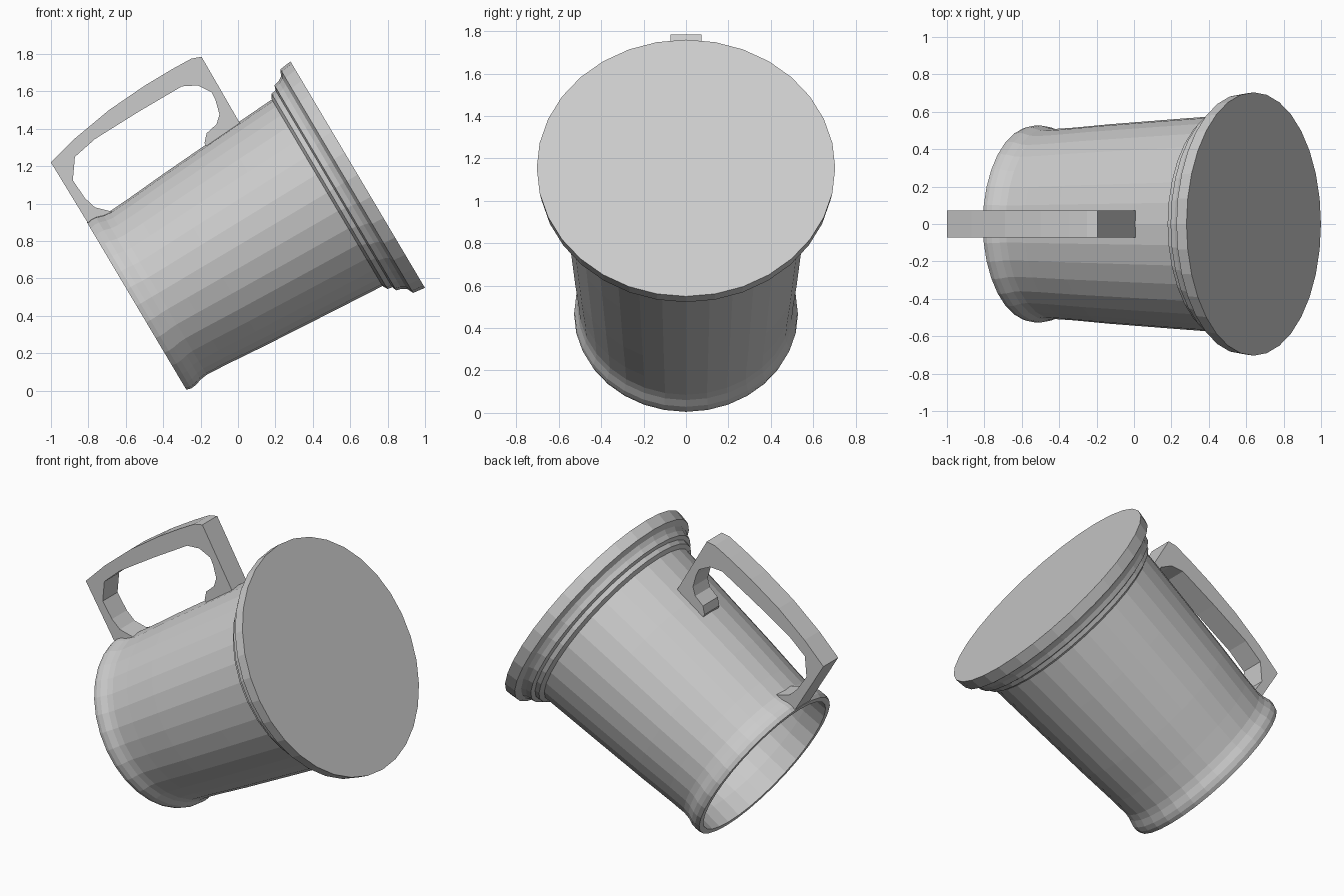
import bpy
import bmesh
import math
from mathutils import Matrix, Vector

cube = bpy.data.objects.get("Cube")
if cube:
    bpy.data.objects.remove(cube, do_unlink=True)

SEGMENTS = 32
TILT = math.radians(30.7)
BASE = Vector((0.64, 0, 1.155))

grey = bpy.data.materials.new("light grey")
grey.use_nodes = True
colour = (0.6, 0.6, 0.6, 1)
grey.diffuse_color = colour
grey.node_tree.nodes["Principled BSDF"].inputs["Base Color"].default_value = colour


def add_object(name, bm):
    bmesh.ops.recalc_face_normals(bm, faces=bm.faces)
    mesh = bpy.data.meshes.new(name)
    bm.to_mesh(mesh)
    bm.free()
    mesh.materials.append(grey)
    obj = bpy.data.objects.new(name, mesh)
    bpy.context.collection.objects.link(obj)
    return obj


def lathe(name, profile):
    """Turn (radius, height) points around the local z axis."""
    bm = bmesh.new()
    verts = [bm.verts.new((r, 0, h)) for r, h in profile]
    edges = [bm.edges.new(pair) for pair in zip(verts, verts[1:])]
    bmesh.ops.spin(bm, geom=verts + edges, cent=(0, 0, 0), axis=(0, 0, 1),
                   angle=math.tau, steps=SEGMENTS)
    bmesh.ops.remove_doubles(bm, verts=bm.verts, dist=0.0005)
    return add_object(name, bm)


def plate(name, outline, half_width):
    """Extrude an x-z outline evenly to both sides of y = 0."""
    bm = bmesh.new()
    face = bm.faces.new([bm.verts.new((x, -half_width, z)) for x, z in outline])
    out = bmesh.ops.extrude_face_region(bm, geom=[face])
    new = [v for v in out["geom"] if isinstance(v, bmesh.types.BMVert)]
    bmesh.ops.translate(bm, verts=new, vec=(0, 2 * half_width, 0))
    return add_object(name, bm)


# Mug body: stepped foot, tapering wall, flared rim, hollow inside
foot = [(0, 0), (0.704, 0), (0.695, 0.068), (0.66, 0.085), (0.645, 0.11),
        (0.637, 0.139), (0.612, 0.148), (0.607, 0.175), (0.58, 0.19)]
wall = [(0.56, 0.5), (0.533, 0.9), (0.515, 1.12), (0.508, 1.24), (0.513, 1.28)]
rim = [(0.526, 1.32), (0.528, 1.35), (0.521, 1.375), (0.487, 1.375)]
inside = [(0.48, 1.25), (0.5, 0.9), (0.53, 0.2), (0, 0.2)]
body = lathe("mug_body", foot + wall + rim + inside)

# The mug lies tipped over, its mouth pointing down to the left
axis = Vector((-math.cos(TILT), 0, -math.sin(TILT)))
up = Vector((-math.sin(TILT), 0, math.cos(TILT)))
body.matrix_world = Matrix.Translation(BASE) @ Matrix((up, (0, 1, 0), axis)).transposed().to_4x4()

# Handle: one C-shaped outline whose ends sink into the wall
outer = [(-0.78, 0.885), (-0.805, 0.9), (-1, 1.22), (-0.87, 1.35), (-0.69, 1.5),
         (-0.5, 1.63), (-0.35, 1.72), (-0.25, 1.775), (-0.195, 1.785),
         (0.01, 1.43), (0.02, 1.41)]
inner = [(-0.164, 1.294), (-0.179, 1.325), (-0.168, 1.376), (-0.115, 1.424),
         (-0.099, 1.477), (-0.12, 1.552), (-0.14, 1.595), (-0.216, 1.632),
         (-0.3, 1.627), (-0.53, 1.492), (-0.765, 1.345), (-0.872, 1.25),
         (-0.883, 1.125), (-0.819, 1.03), (-0.765, 0.98), (-0.685, 0.96),
         (-0.662, 0.955)]
plate("handle", outer + inner, 0.073)
